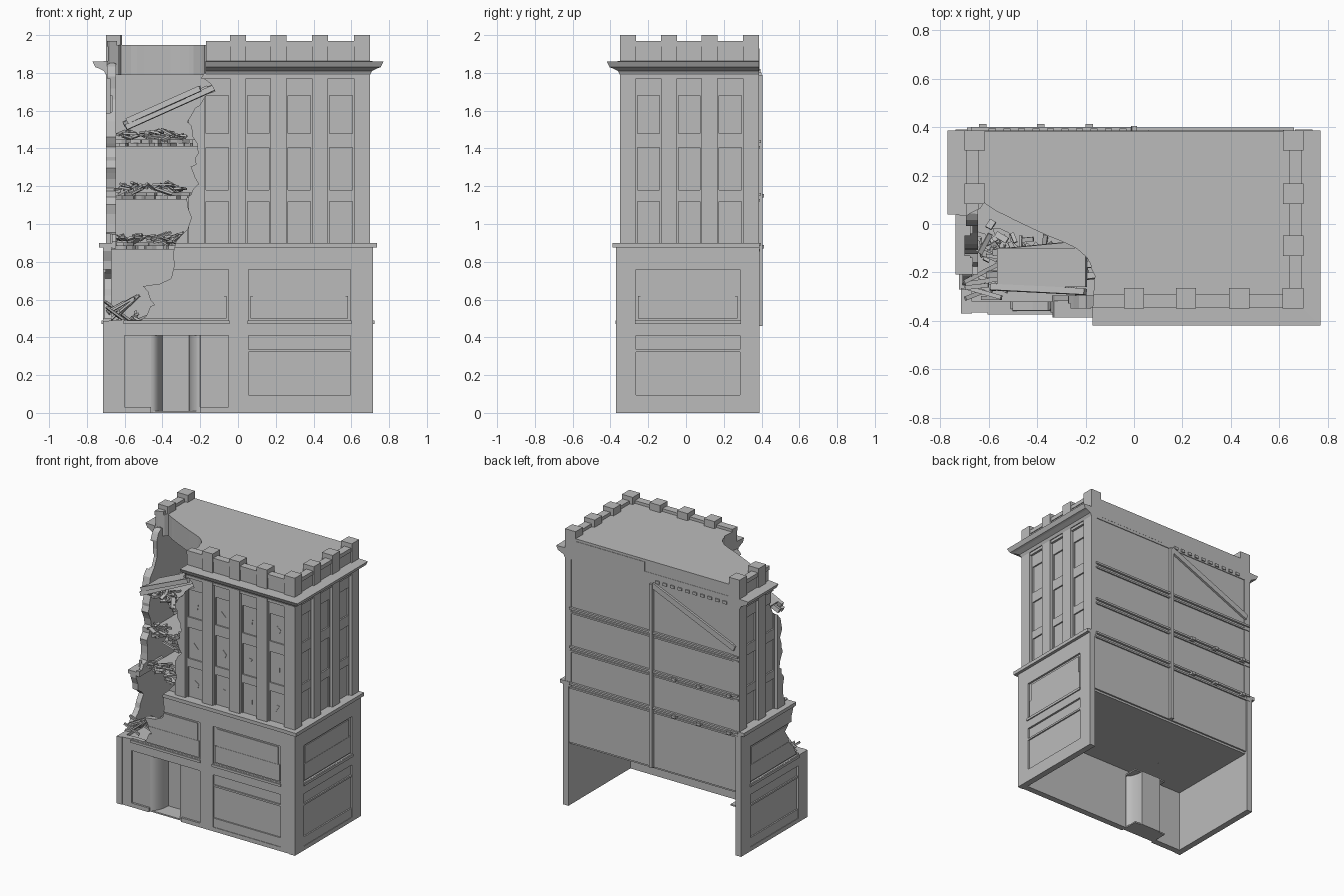
import bpy, bmesh, math, random
from mathutils import Matrix, Vector, Euler

random.seed(4)
cube = bpy.data.objects.get("Cube")
if cube:
    bpy.data.objects.remove(cube)

stone = bpy.data.materials.new("grey stone")
stone.use_nodes = True
GREY = (0.5, 0.5, 0.5, 1)
stone.diffuse_color = GREY
stone.node_tree.nodes["Principled BSDF"].inputs["Base Color"].default_value = GREY


def finish(name, bm):
    bmesh.ops.recalc_face_normals(bm, faces=bm.faces[:])
    mesh = bpy.data.meshes.new(name)
    bm.to_mesh(mesh)
    bm.free()
    mesh.materials.append(stone)
    obj = bpy.data.objects.new(name, mesh)
    bpy.context.collection.objects.link(obj)
    return obj


def add_box(bm, a, b):
    a, b = Vector(a), Vector(b)
    size = [abs(v) for v in b - a]
    bmesh.ops.create_cube(bm, size=1, matrix=Matrix.Translation((a + b) / 2) @ Matrix.Diagonal((*size, 1)))


def boxes(name, pairs):
    bm = bmesh.new()
    for a, b in pairs:
        add_box(bm, a, b)
    return finish(name, bm)


def prism(name, outline, axis, lo, hi):
    place = {"x": lambda u, v, w: (w, u, v), "y": lambda u, v, w: (u, w, v), "z": lambda u, v, w: (u, v, w)}[axis]
    bm = bmesh.new()
    face = bm.faces.new([bm.verts.new(place(u, v, lo)) for u, v in outline])
    grown = bmesh.ops.extrude_face_region(bm, geom=[face])["geom"]
    shift = Vector(place(0, 0, hi - lo))
    bmesh.ops.translate(bm, vec=shift, verts=[g for g in grown if isinstance(g, bmesh.types.BMVert)])
    return finish(name, bm)


def ragged(points, amount=0.012, steps=3):
    """Break a polyline into short jittered pieces."""
    out = []
    for p, q in zip(points, points[1:]):
        for i in range(steps):
            p2 = Vector(p).lerp(Vector(q), i / steps)
            out.append((p2.x + random.uniform(-amount, amount), p2.y + random.uniform(-amount, amount)))
    return out + [points[-1]]


def cut(obj, *cutters):
    for c in cutters:
        m = obj.modifiers.new("cut", "BOOLEAN")
        m.operation, m.solver, m.object, m.use_self = "DIFFERENCE", "EXACT", c, True
    deps = bpy.context.evaluated_depsgraph_get()
    mesh = bpy.data.meshes.new_from_object(obj.evaluated_get(deps))
    obj.modifiers.clear()
    obj.data = mesh
    return obj


# Break shapes: through the front, the side wall and the roof
front_edge = [(-.16, 2.2), (-.15, 1.86), (-.19, 1.78), (-.13, 1.71), (-.21, 1.64), (-.27, 1.55), (-.23, 1.43),
              (-.21, 1.38), (-.24, 1.3), (-.22, 1.22), (-.27, 1.13), (-.25, 1), (-.32, .91), (-.36, .7),
              (-.5, .66), (-.44, .58), (-.5, .5), (-.85, .49)]
side_edge = [(.05, 2.2), (.04, 1.86), (0, 1.78), (-.03, 1.6), (-.1, 1.5), (-.07, 1.4), (-.12, 1.3), (-.07, 1.2),
             (-.12, 1.1), (-.12, .95), (-.22, .9), (-.2, .8), (-.13, .7), (-.2, .6), (-.26, .51), (-.55, .49)]
roof_edge = [(-.85, .06), (-.7, .03), (-.61, .08), (-.5, .02), (-.3, -.07), (-.2, -.13), (-.16, -.22), (-.17, -.55)]
front_cut = prism("front_break", ragged(front_edge) + [(-.85, 2.2)], "y", -.5, -.27)
side_cut = prism("side_break", ragged(side_edge) + [(-.55, 2.2)], "x", -.85, -.6)
roof_cut = prism("roof_break", ragged(roof_edge, .01) + [(-.85, -.55)], "z", 1.7, 2.2)

# Placement on each wall: along the wall, depth inwards, height
PIERS = {"front": [-.655, -.43, -.22, 0, .215, .435, .655], "left": [-.307, -.09, .125, .345]}
PIERS["right"] = PIERS["left"]


def spot(side, out, u, d, z):
    if side == "front":
        return (u, d - .35 - out, z)
    s = 1 if side == "left" else -1
    return (s * (.7 + out - d), u, z)


def wall_boxes(name, side, out, specs):
    return boxes(name, [(spot(side, out, u0, d0, z0), spot(side, out, u1, d1, z1))
                        for u0, u1, d0, d1, z0, z1 in specs])


for side, piers in PIERS.items():
    lo, hi = piers[0] - .04, piers[-1] + .04
    # Upper wall: window plane, spandrels, frieze and piers
    specs = [(lo + .01, hi - .01, .032, .055, .87, 1.85)]
    specs += [(lo + .01, hi - .01, .022, .04, z0, z1) for z0, z1 in ((1.12, 1.18), (1.405, 1.48), (1.68, 1.8))]
    specs += [(lo + .005, hi - .005, .006, .045, 1.77, 1.855)]
    specs += [(u - .042, u + .042, 0, .05, .865, 1.86) for u in piers]
    for a, b in zip(piers, piers[1:]):
        specs += [(a + .04, a + .05, .022, .04, .88, 1.79), (b - .05, b - .04, .022, .04, .88, 1.79)]
    cut(wall_boxes(side + "_upper_wall", side, 0, specs), front_cut, side_cut)

    # Parapet
    specs = [(u - .042, u + .042, 0, .085, 1.85, 2) for u in piers]
    specs += [(lo + .01, hi - .01, .012, .07, 1.85, 1.945), (lo + .01, hi - .01, .006, .06, 1.94, 1.968)]
    cut(wall_boxes(side + "_parapet", side, 0, specs), roof_cut)

    # Lower wall with sunken shop front and window
    wide = .71 if side == "front" else .39
    wall = wall_boxes(side + "_lower_wall", side, .015, [(-.71 if side == "front" else -.37, wide, 0, .045, 0, .875)])
    spans = [(.055, .595), (-.6, -.05)] if side == "front" else [(-.265, .285)]
    holes, trims = [], []
    for u0, u1 in spans:
        holes += [(u0, u1, -.02, .014, .03, .41), (u0, u1, -.02, .014, .49, .76)]
        trims += [(u0 - .005, u1 + .005, -.008, .01, .47, .488), (u0 + .012, u1 - .012, .006, .02, .5, .62),
                  (u0 + .025, u1 - .025, .008, .02, .62, .745)]
        if u0 > 0 or side != "front":
            trims += [(u0, u1, .004, .02, .322, .335), (u0, u1, .004, .02, .03, .095)]
    hole = wall_boxes("recess_cutter", side, .015, holes)
    doorway = boxes("doorway_cutter", [((-.46, -.5, -.05), (-.2, -.3, .41))])
    cut(wall, hole, doorway, front_cut, side_cut)
    bpy.data.objects.remove(hole)
    bpy.data.objects.remove(doorway)
    cut(wall_boxes(side + "_window_trim", side, .015, trims), front_cut, side_cut)

    # Ledge between storeys
    end = .73 if side == "front" else .39
    ledge = [(-.73 if side == "front" else -.39, end, -.022, .05, .875, .9)]
    cut(wall_boxes(side + "_ledge", side, .015, ledge), front_cut, side_cut)

# Cornice: stacked rectangles flaring outwards
bm = bmesh.new()
rings = []
for out, z in ((0, 1.79), (.01, 1.81), (.04, 1.825), (.055, 1.83), (.07, 1.86), (.0, 1.862)):
    w, f = .7 + out, -.35 - out
    rings.append([bm.verts.new((x, y, z)) for x, y in ((-w, f), (w, f), (w, .387), (-w, .387))])
for r, s in zip(rings, rings[1:]):
    for i in range(4):
        bm.faces.new((r[i], r[i - 1], s[i - 1], s[i]))
bm.faces.new(rings[0])
bm.faces.new(rings[-1])
cut(finish("cornice", bm), roof_cut)
cut(boxes("roof", [((-.63, -.3, 1.85), (.63, .385, 1.948))]), roof_cut)
for c in (front_cut, side_cut, roof_cut):
    bpy.data.objects.remove(c)

# Entrance: curved shop window turning in to the door
arc = [i * math.pi / 16 for i in range(9)]
half = [(.13 - .06 * math.sin(t), -.352 + .125 * (1 - math.cos(t))) for t in arc]
path = [(-.33 - x, y) for x, y in half] + [(x - .33, y) for x, y in reversed(half)]
shell = path + [(-.33 + (x + .33) * 1.12, y + .012) for x, y in reversed(path)]
entry = prism("entrance_bay", shell, "z", 0, .415)
bpy.context.view_layer.objects.active = entry
entry.select_set(True)
bpy.ops.object.shade_smooth_by_angle()
entry.select_set(False)
boxes("entrance_floor_and_top", [((-.46, -.35, z), (-.2, -.225, z + .01)) for z in (0, .41)])

# Back wall, its ledges, post, brace and joist ends
boxes("back_wall", [((-.68, .365, .46), (.68, .382, 1.945))])
for z in (.885, 1.15, 1.43):
    boxes("back_ledge", [((-.69, .375, z - .03), (.66, .392, z - .018)), ((-.69, .375, z), (.66, .398, z + .014))])
boxes("back_panel", [((.06, .38, 1.81), (.62, .388, 1.93))])
boxes("back_post", [((-.012, .38, .46), (.012, .405, 1.79))])
brace = boxes("back_brace", [((-.36, -.008, -.02), (.36, .008, .02))])
brace.location, brace.rotation_euler = (-.335, .392, 1.64), (0, -math.atan2(.29, .67), 0)
boxes("joist_ends", [((x, .38, 1.8), (x + .03, .395, 1.82)) for x in [-.06 * i - .06 for i in range(10)]])
boxes("beam_ends", [((x, .38, z), (x + .03, .412, z + .02)) for z in (.87, 1.14) for x in (-.64, -.4, -.2)])

# Floors: whole at the first storey, broken above
boxes("first_floor", [((-.67, -.335, .445), (.67, .37, .47))])
floor_edge = [(-.24, -.3), (-.27, -.18), (-.36, -.22), (-.4, -.1), (-.48, -.14), (-.55, -.04), (-.6, -.1), (-.66, -.05)]
for level in (.885, 1.15, 1.43):
    for low, high, grow in ((-.02, 0, 0), (0, .018, .03)):
        broken = [(x, y + grow) for x, y in ragged(floor_edge, .016)]
        broken[0] = (-.24, -.3)
        prism("broken_floor", [(-.66, .37), (.66, .37), (.66, -.3)] + broken, "z", level + low, level + high)


def plank(bm, centre, size, turn):
    m = Matrix.Translation(centre) @ Euler(turn).to_matrix().to_4x4() @ Matrix.Diagonal((*size, 1))
    bmesh.ops.create_cube(bm, size=1, matrix=m)


# Fallen roof joists leaning across the top storey
bm = bmesh.new()
for i in range(6):
    plank(bm, (-.38 + random.uniform(-.03, .03), -.27 + .035 * i, 1.63 + random.uniform(-.015, .015)),
          (random.uniform(.42, .56), .026, .03), (random.uniform(-.2, .2), -.42, random.uniform(-.12, .12)))
plank(bm, (-.38, -.18, 1.645), (.4, .16, .012), (0, -.42, 0))
finish("fallen_joists", bm)

# Rubble and splintered planks along each broken floor
for level in (.47, .905, 1.17, 1.45):
    bm = bmesh.new()
    for i in range(26):
        x = random.uniform(-.64, -.29)
        y = -.13 - .35 * (x + .45) + random.uniform(-.08, .08)
        long = random.uniform(.03, .13)
        plank(bm, (x, y, level + random.uniform(0, .04)), (long, random.uniform(.01, .03), .012),
              (random.uniform(-.4, .4), random.uniform(-.5, .5), random.uniform(0, 3)))
    finish("rubble", bm)
bm = bmesh.new()
for i in range(9):
    plank(bm, (-.62 + random.uniform(-.05, .06), -.28 + random.uniform(-.05, .08), .55 + random.uniform(-.03, .03)),
          (random.uniform(.1, .2), .018, .012), (0, random.choice((-.7, -.5, .6)), random.uniform(-.5, .5)))
finish("corner_planks", bm)

# Loose shards on the front windows
for x in (-.11, .11, .325, .545):
    for z in (1, 1.28, 1.57):
        a = random.uniform(0, 6)
        tri = [(x + .022 * math.cos(a + k), z + .03 * math.sin(a + k)) for k in (0, 1.2, 3)]
        prism("glass_shard", tri, "y", -.321, -.317)
